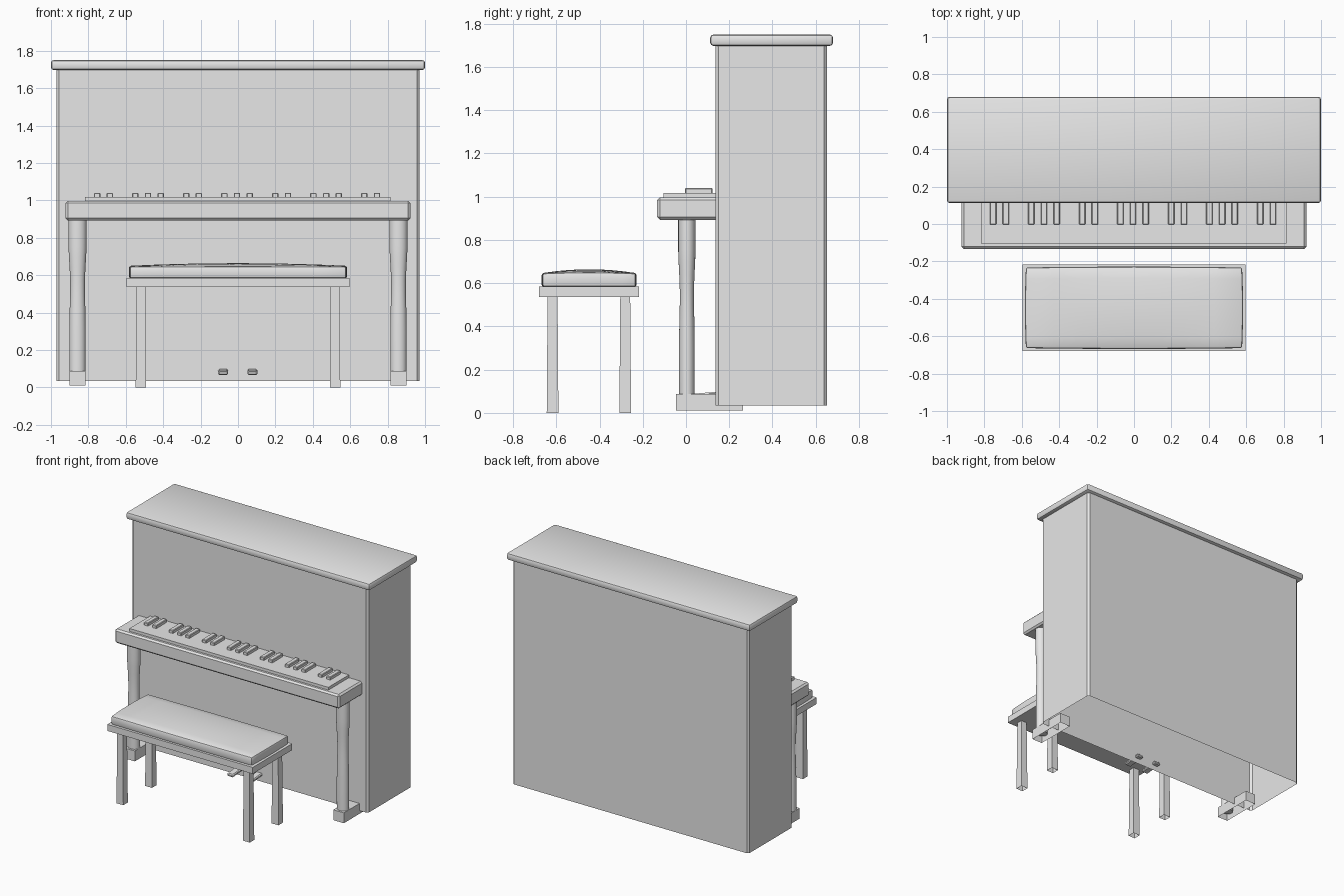
import bpy, bmesh, math
from mathutils import Matrix

if "Cube" in bpy.data.objects:
    bpy.data.objects.remove(bpy.data.objects["Cube"])

grey = bpy.data.materials.new("plain_grey")
grey.diffuse_color = (0.8, 0.8, 0.8, 1)
grey.use_nodes = True
grey.node_tree.nodes["Principled BSDF"].inputs["Base Color"].default_value = grey.diffuse_color


def finish(name, bm, smooth=False):
    bmesh.ops.recalc_face_normals(bm, faces=bm.faces)
    me = bpy.data.meshes.new(name)
    bm.to_mesh(me)
    bm.free()
    me.materials.append(grey)
    ob = bpy.data.objects.new(name, me)
    bpy.context.collection.objects.link(ob)
    if smooth:
        bpy.ops.object.select_all(action='DESELECT')
        ob.select_set(True)
        bpy.context.view_layer.objects.active = ob
        bpy.ops.object.shade_smooth_by_angle(angle=math.radians(35))
    return ob


def box_mesh(x, y, z, taper=1.0, open_bottom=False):
    """Box from (min, max) ranges; taper scales the top end."""
    bm = bmesh.new()
    bmesh.ops.create_cube(bm, size=1)
    for v in bm.verts:
        if v.co.z > 0:
            v.co.x *= taper
            v.co.y *= taper
    bmesh.ops.transform(bm, verts=bm.verts, matrix=(
        Matrix.Translation([(a + b) / 2 for a, b in (x, y, z)])
        @ Matrix.Diagonal([b - a for a, b in (x, y, z)] + [1])))
    if open_bottom:
        low = [f for f in bm.faces if all(v.co.z < z[0] + 1e-5 for v in f.verts)]
        bmesh.ops.delete(bm, geom=low, context='FACES_ONLY')
    return bm


def bevel(bm, width, segments=1, only=lambda e: True):
    bmesh.ops.bevel(bm, geom=[e for e in bm.edges if only(e)], offset=width,
                    segments=segments, profile=0.5, affect='EDGES')


def vertical(e):
    return abs(e.verts[0].co.z - e.verts[1].co.z) > 0.1


# Case: hollow below, chamfered upright corners
bm = box_mesh((-0.97, 0.97), (0.137, 0.653), (0.034, 1.71), open_bottom=True)
bevel(bm, 0.014, only=vertical)
finish("case", bm)

# Lid with a rounded rim
bm = box_mesh((-1, 1), (0.112, 0.68), (1.697, 1.75))
bevel(bm, 0.015, 2)
finish("lid", bm, True)

# Keyboard shelf, white key slab
bm = box_mesh((-0.922, 0.922), (-0.133, 0.17), (0.893, 0.997))
bevel(bm, 0.012)
finish("key_shelf", bm)
finish("white_keys", box_mesh((-0.818, 0.815), (-0.105, 0.15), (0.98, 1.018)))

# Black keys in groups of two and three
for i in (0, 1, 3, 4, 5, 7, 8, 10, 11, 12, 14, 15, 17, 18, 19, 21, 22):
    cx = -0.753 + 0.068 * i
    bm = box_mesh((cx - 0.017, cx + 0.017), (-0.004, 0.122), (1.012, 1.04))
    bevel(bm, 0.004)
    finish("black_key", bm)

# Turned columns on foot blocks
PROFILE = [(0.05, 0.90), (0.3, 0.91), (0.42, 0.87), (0.5, 0.82), (0.57, 0.82),
           (0.64, 0.88), (0.7, 0.96), (0.75, 1.0), (0.9, 1.0)]
SIDES = 24
for cx in (-0.858, 0.858):
    bm = bmesh.new()
    rings = [[bm.verts.new((cx + 0.048 * r * math.cos(2 * math.pi * k / SIDES),
                            0.004 + 0.040 * r * math.sin(2 * math.pi * k / SIDES), z))
              for k in range(SIDES)] for z, r in PROFILE]
    for a, b in zip(rings, rings[1:]):
        for k in range(SIDES):
            n = (k + 1) % SIDES
            bm.faces.new((a[k], a[n], b[n], b[k]))
    bm.faces.new(rings[0])
    bm.faces.new(rings[-1])
    finish("column", bm, True)
    finish("foot_block", box_mesh((cx - 0.043, cx + 0.043), (-0.046, 0.263),
                                  (0.01, 0.087), open_bottom=True))

# Pedals, tilting down toward the player
for cx in (-0.08, 0.077):
    bm = box_mesh((cx - 0.026, cx + 0.026), (0.02, 0.165), (0.072, 0.094))
    for v in bm.verts:
        v.co.z -= (0.137 - v.co.y) * 0.08 - 0.003
    bevel(bm, 0.006)
    finish("pedal", bm)

# Bench frame and legs
bm = box_mesh((-0.597, 0.597), (-0.68, -0.217), (0.537, 0.585))
bevel(bm, 0.006, only=vertical)
finish("bench_frame", bm)
for cx in (-0.519, 0.519):
    for cy in (-0.617, -0.281):
        finish("bench_leg", box_mesh((cx - 0.028, cx + 0.028), (cy - 0.027, cy + 0.027),
                                     (0, 0.54), taper=0.85, open_bottom=True))

# Domed cushion with slightly bowed sides
bm = box_mesh((-0.583, 0.583), (-0.668, -0.228), (0.583, 0.65))
bevel(bm, 0.011, 2)
bmesh.ops.subdivide_edges(bm, edges=[e for e in bm.edges if e.calc_length() > 0.2],
                          cuts=7, use_grid_fill=True)
for v in bm.verts:
    u, w = v.co.x / 0.583, (v.co.y + 0.448) / 0.22
    if v.co.z > 0.62:
        v.co.z += 0.014 * max(0, 1 - u * u) * max(0, 1 - w * w)
        v.co.z -= 0.004 * w * w
    v.co.x *= 1 - 0.009 * w * w
    v.co.y = -0.448 + (v.co.y + 0.448) * (1 - 0.02 * u * u)
finish("cushion", bm, True)
